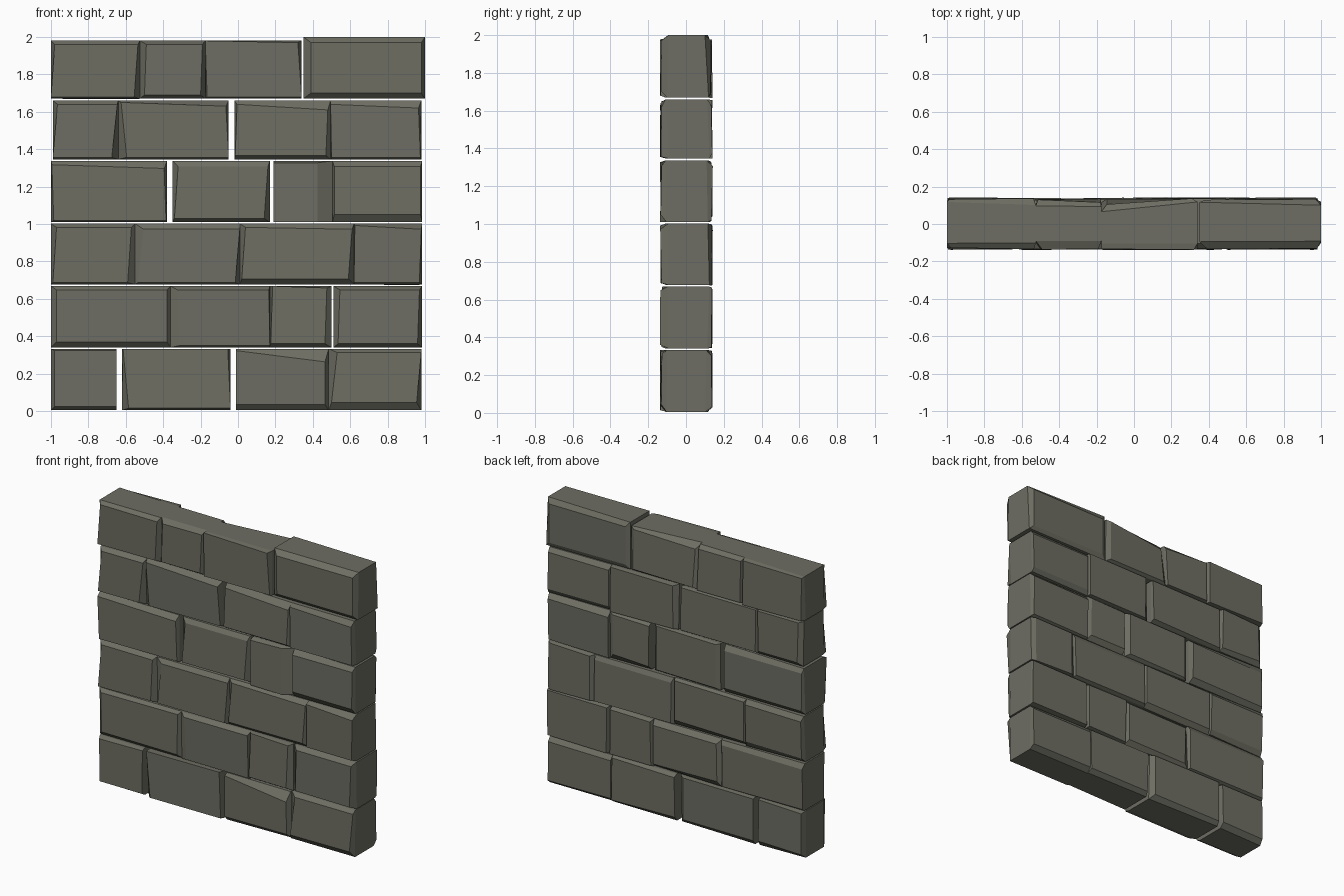
import bpy, bmesh, random
from mathutils import Vector

random.seed(7)
stone = bpy.data.materials.new("grey_olive_stone")
stone.diffuse_color = (0.155, 0.155, 0.125, 1)


def jit(a):
    return random.uniform(-a, a)


def brick(name, z0, z1, x0, x1, l, r, b, t, lean, drop, pinch=(0, 0)):
    """Chipped block: bevelled front face, two rims, bevelled back face.
    l r b t = front bevel widths, lean = sideways slant, drop = top right fall."""
    h = lean / 2
    # front face, each loop runs bottom left, bottom right, top right, top left
    yf = -0.132
    front = [(x0 + l - h, yf + jit(.007), z0 + b), (x1 - r - h, yf + jit(.007), z0 + b),
             (x1 - r + h, yf + jit(.007), z1 - t - drop), (x0 + l + h, yf + jit(.007), z1 - t)]
    front = [(min(max(x, x0), x1), y, z) for x, y, z in front]
    yr = -0.100
    rim_f = [(x0, yr + jit(.01), z0), (x1, yr + jit(.01), z0),
             (x1, yr + jit(.01), z1), (x0, yr + jit(.01), z1)]
    yb = 0.112
    rim_b = [(x0, yb + jit(.012), z0), (x1, yb + jit(.012), z0),
             (x1, yb + jit(.012) - pinch[1], z1), (x0, yb + jit(.012) - pinch[0], z1)]
    # back face with its own uneven bevel
    bl, br, bb, bt = [random.choice((0.004, 0.012, 0.03)) for _ in range(4)]
    k = jit(.008)
    y = 0.135
    back = [(x0 + bl, y + jit(.007), z0 + bb), (x1 - br, y + jit(.007), z0 + bb + k),
            (x1 - br, y + jit(.007) - pinch[1] * .5, z1 - bt - pinch[1] * .5),
            (x0 + bl, y + jit(.007) - pinch[0] * .5, z1 - bt - abs(k) - pinch[0] * .5)]

    bm = bmesh.new()
    loops = [[bm.verts.new(Vector(p)) for p in loop] for loop in (front, rim_f, rim_b, back)]
    bm.faces.new(loops[0])
    bm.faces.new(loops[3][::-1])
    for a, c in zip(loops, loops[1:]):
        for i in range(4):
            j = (i + 1) % 4
            bm.faces.new((a[i], c[i], c[j], a[j]))
    bmesh.ops.recalc_face_normals(bm, faces=bm.faces)
    me = bpy.data.meshes.new(name)
    bm.to_mesh(me)
    bm.free()
    me.materials.append(stone)
    bpy.context.collection.objects.link(bpy.data.objects.new(name, me))


def course(n, z0, z1, bricks):
    for i, spec in enumerate(bricks):
        brick(f"course_{n}_brick_{i + 1}", z0, z1, *spec)


# Courses from the ground up: x0, x1, bevels l r b t, lean, drop
course(1, 0.005, 0.333, [
    (-1.00, -0.65, .02, .00, .02, .01, 0, 0),
    (-0.62, -0.04, .02, .00, .01, .00, -.03, 0),
    (-0.01, 0.485, .00, .02, .03, .01, 0, .06),
    (0.485, 0.98, .03, .01, .04, .02, .03, 0)])
course(2, 0.34, 0.668, [
    (-1.00, -0.36, .03, .02, .03, .02, 0, 0),
    (-0.36, 0.17, .04, .00, .01, .02, -.01, 0),
    (0.17, 0.50, .01, .03, .02, .00, .01, .01),
    (0.51, 0.985, .03, .02, .02, .02, .01, 0)])
course(3, 0.677, 1.002, [
    (-1.00, -0.55, .02, .03, .01, .02, .02, 0),
    (-0.55, 0.01, .03, .01, .01, .03, .03, 0),
    (0.01, 0.62, .02, .02, .03, .02, .02, .01),
    (0.62, 0.985, .00, .01, .01, .01, .01, .02)])
course(4, 1.01, 1.337, [
    (-1.00, -0.38, .01, .01, .01, .02, -.01, .02),
    (-0.35, 0.17, .02, .02, .02, .03, .02, 0),
    (0.19, 0.505, .00, .08, .00, .01, 0, 0),
    (0.505, 0.985, .01, .01, .04, .03, 0, 0)])
course(5, 1.346, 1.66, [
    (-0.99, -0.64, .01, .02, .01, .02, .03, 0),
    (-0.64, -0.05, .03, .00, .01, .01, -.03, .02),
    (-0.02, 0.495, .01, .02, .02, .02, .01, .03),
    (0.495, 0.98, .00, .01, .01, .02, -.01, .02)])
course(6, 1.67, 1.98, [
    (-1.00, -0.525, .01, .02, .01, .02, .02, 0),
    (-0.525, -0.175, .03, .02, .02, .02, .01, 0, (.01, .03)),
    (-0.175, 0.34, .00, .01, .01, .00, -.02, .01, (.05, .0))])
course(7, 1.67, 2.0, [(0.35, 1.00, .04, .02, .03, .03, 0, 0)])
